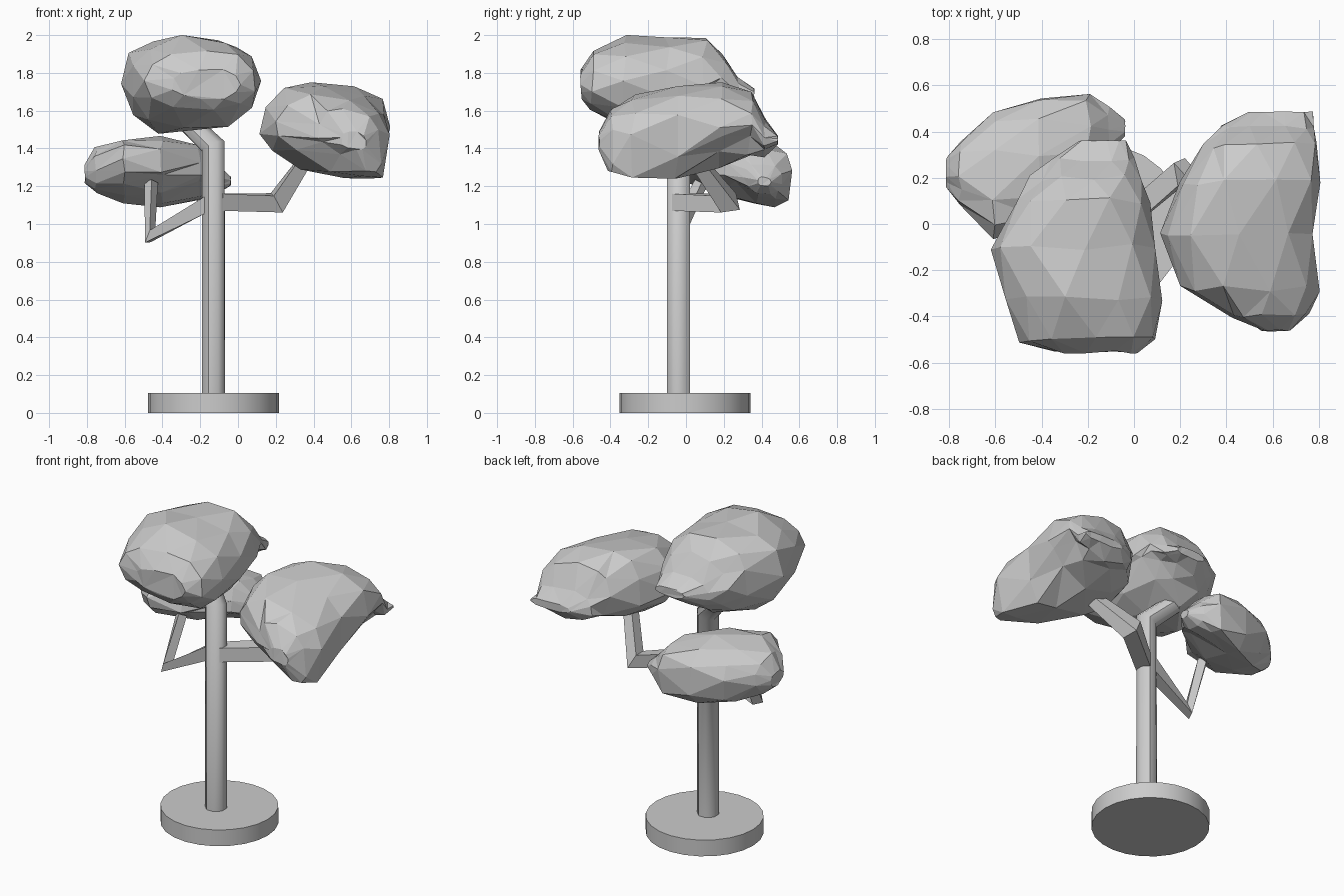
import bpy, bmesh, math, random
from mathutils import Vector

if "Cube" in bpy.data.objects:
    bpy.data.objects.remove(bpy.data.objects["Cube"])

random.seed(4)


def finish(bm, name):
    bmesh.ops.recalc_face_normals(bm, faces=bm.faces)
    me = bpy.data.meshes.new(name)
    bm.to_mesh(me)
    bm.free()
    ob = bpy.data.objects.new(name, me)
    bpy.context.collection.objects.link(ob)
    return ob


def smooth(ob, degrees):
    bpy.ops.object.select_all(action='DESELECT')
    ob.select_set(True)
    bpy.context.view_layer.objects.active = ob
    bpy.ops.object.shade_smooth_by_angle(angle=math.radians(degrees))


def skin_rings(bm, rings):
    # bridge neighbouring vertex rings and cap both ends
    n = len(rings[0])
    for a, b in zip(rings, rings[1:]):
        for i in range(n):
            j = (i + 1) % n
            bm.faces.new((a[i], a[j], b[j], b[i]))
    bm.faces.new(rings[0])
    bm.faces.new(rings[-1])


def limb(name, path, radii, sides):
    # faceted tube along a bent path
    pts = [Vector(p) for p in path]
    dirs = [(b - a).normalized() for a, b in zip(pts, pts[1:])]
    bm, rings = bmesh.new(), []
    prev, q = dirs[0], dirs[0].to_track_quat('Z', 'Y')
    for k, p in enumerate(pts):
        before, after = dirs[max(k - 1, 0)], dirs[min(k, len(dirs) - 1)]
        t = (before + after).normalized()
        q = prev.rotation_difference(t) @ q
        prev = t
        ring = []
        for i in range(sides):
            a = 2 * math.pi * (i + 0.5) / sides
            off = Vector((math.cos(a), math.sin(a), 0)) * radii[k]
            ring.append(bm.verts.new(p + q @ off))
        rings.append(ring)
    skin_rings(bm, rings)
    return finish(bm, name)


def foliage(name, stations, skew, along_x=False, sides=11, jitter=0.014):
    # station: position on the axis, side min/max, height min/max, lift of the lower far side
    bm, rings = bmesh.new(), []
    for k, (t, s0, s1, z0, z1, lift) in enumerate(stations):
        ring = []
        small = min(1, (z1 - z0) / 0.3)
        for i in range(sides):
            a = 2 * math.pi * (i + 0.5 * (k % 2)) / sides
            c, s = math.cos(a), math.sin(a)
            c = math.copysign(abs(c) ** 0.85, c)
            s = math.copysign(abs(s) ** 0.85, s)
            u = (s0 + s1) / 2 + (s1 - s0) / 2 * c - skew * s * (1 - abs(c)) * small
            z = (z0 + z1) / 2 + (z1 - z0) / 2 * s
            if s < 0 and (lift < 0 or c > 0):
                z = max(z - lift * s * c * 1.5, z0)
            j = [random.uniform(-jitter, jitter) * small for _ in range(3)]
            co = (t + j[0], u + j[1], z + j[2]) if along_x else (u + j[1], t + j[0], z + j[2])
            ring.append(bm.verts.new(co))
        rings.append(ring)
    skin_rings(bm, rings)
    bmesh.ops.triangulate(bm, faces=bm.faces)
    return finish(bm, name)


# round base
bpy.ops.mesh.primitive_cylinder_add(vertices=24, radius=0.347, depth=0.105,
                                    location=(-0.13, -0.005, 0.0525))
base = bpy.context.object
base.name = "base"
smooth(base, 30)

# trunk and bent branches
trunk = limb("trunk", [(-0.13, -0.04, 0.09), (-0.13, -0.04, 1.41), (-0.33, 0.10, 1.60)],
             (0.065, 0.068, 0.055), 8)
smooth(trunk, 46)
limb("right_branch", [(-0.11, -0.04, 1.115), (0.205, 0.225, 1.112), (0.38, 0.03, 1.37)],
     (0.064, 0.072, 0.045), 4)
limb("left_branch", [(-0.14, -0.035, 1.12), (-0.465, -0.06, 0.935), (-0.46, 0.08, 1.22)],
     (0.06, 0.05, 0.036), 4)

# lumpy leaf clusters
foliage("top_foliage", [
    (-0.555, -0.35, 0.02, 1.66, 1.82, 0), (-0.50, -0.50, 0.09, 1.61, 1.92, 0),
    (-0.32, -0.58, 0.13, 1.51, 1.99, 0), (-0.10, -0.62, 0.11, 1.47, 2.00, 0.07),
    (0.10, -0.52, 0.06, 1.50, 1.98, 0.15), (0.20, -0.44, 0.03, 1.55, 1.90, 0.13),
    (0.28, -0.37, 0.00, 1.60, 1.78, 0.06), (0.36, -0.24, -0.03, 1.66, 1.72, 0)], 0.02)
foliage("right_foliage", [
    (-0.46, 0.55, 0.68, 1.39, 1.49, 0), (-0.40, 0.42, 0.76, 1.28, 1.60, -0.12),
    (-0.28, 0.20, 0.79, 1.24, 1.68, -0.14), (-0.05, 0.12, 0.78, 1.23, 1.73, -0.08),
    (0.18, 0.20, 0.80, 1.29, 1.75, 0.10), (0.34, 0.31, 0.79, 1.35, 1.70, 0.10),
    (0.42, 0.37, 0.78, 1.36, 1.55, 0.03), (0.485, 0.49, 0.78, 1.42, 1.47, 0)], 0.08)
foliage("left_foliage", [
    (-0.81, 0.16, 0.29, 1.22, 1.31, 0), (-0.75, 0.09, 0.35, 1.17, 1.40, 0),
    (-0.60, -0.07, 0.48, 1.12, 1.45, -0.07), (-0.40, 0.00, 0.54, 1.10, 1.46, -0.10),
    (-0.20, 0.21, 0.55, 1.13, 1.42, -0.07), (-0.11, 0.31, 0.51, 1.16, 1.32, 0),
    (-0.04, 0.38, 0.45, 1.20, 1.25, 0)], 0.05, along_x=True)
